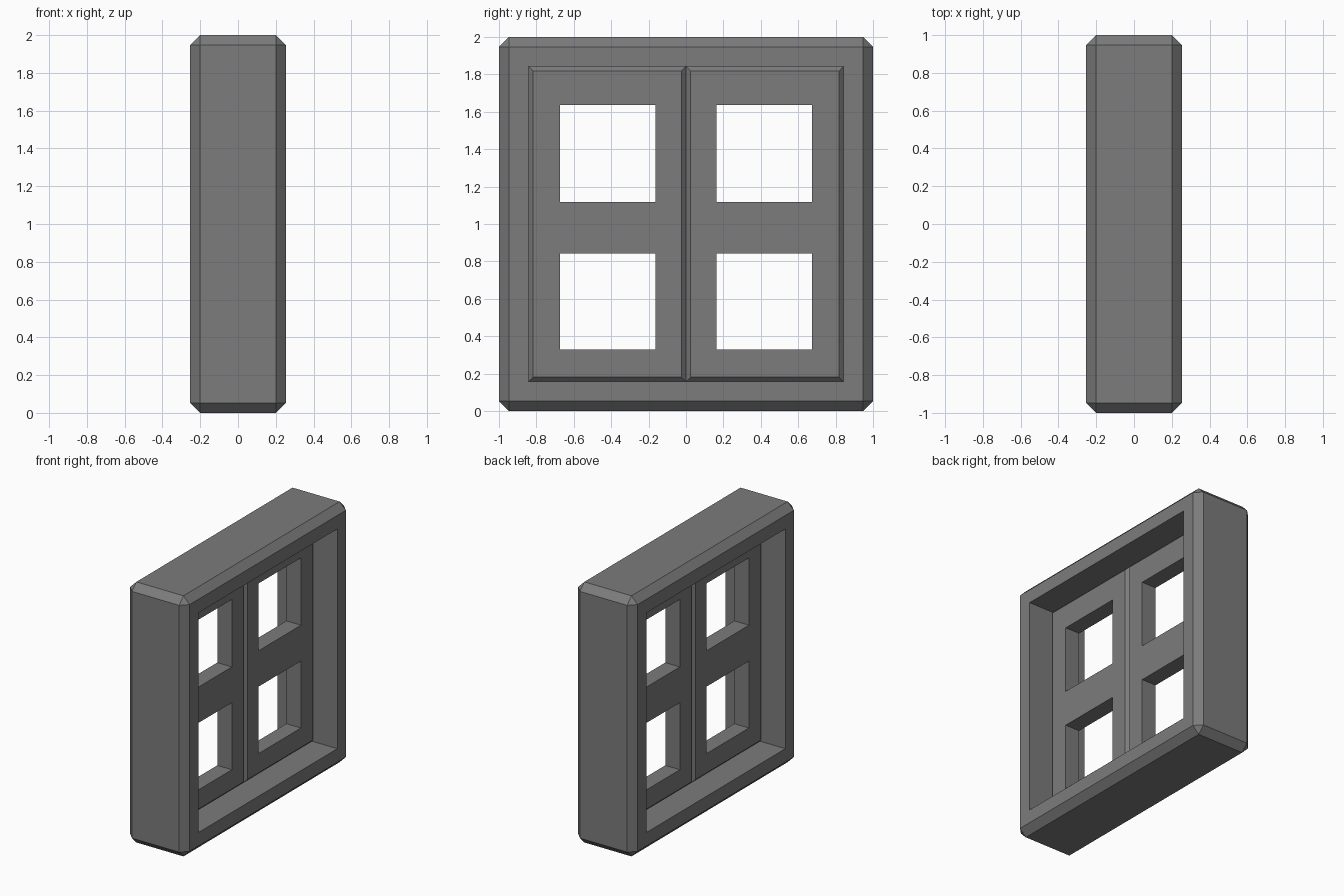
import bpy, bmesh
from mathutils import Matrix, Vector

if "Cube" in bpy.data.objects:
    bpy.data.objects.remove(bpy.data.objects["Cube"])

# Dark grey paint
paint = bpy.data.materials.new("dark_grey")
paint.diffuse_color = (0.2, 0.2, 0.2, 1)
paint.use_nodes = True
paint.node_tree.nodes["Principled BSDF"].inputs["Base Color"].default_value = paint.diffuse_color


def box(name, lo, hi, chamfer=0.0, rims_only=False):
    """Box between two corners; chamfer all edges or only the +x/-x face rims."""
    lo, hi = Vector(lo), Vector(hi)
    bm = bmesh.new()
    bmesh.ops.create_cube(bm, size=1, matrix=Matrix.Translation((lo + hi) / 2)
                          @ Matrix.Diagonal((*(hi - lo), 1)))
    if chamfer:
        edges = [e for e in bm.edges if not rims_only
                 or abs(e.verts[0].co.x - e.verts[1].co.x) < 1e-5]
        bmesh.ops.bevel(bm, geom=edges, offset=chamfer, segments=1,
                        profile=0.5, affect='EDGES')
    bmesh.ops.recalc_face_normals(bm, faces=bm.faces[:])
    mesh = bpy.data.meshes.new(name)
    bm.to_mesh(mesh)
    bm.free()
    mesh.materials.append(paint)
    obj = bpy.data.objects.new(name, mesh)
    bpy.context.collection.objects.link(obj)
    return obj


def cut(obj, name, lo, hi):
    """Subtract a box from obj, keeping the cutter hidden."""
    cutter = box(name, lo, hi)
    cutter.hide_render = True
    cutter.display_type = 'WIRE'
    mod = obj.modifiers.new(name, 'BOOLEAN')
    mod.operation = 'DIFFERENCE'
    mod.solver = 'EXACT'
    mod.object = cutter


DEPTH = 0.253           # half depth of the frame
OPEN = 0.843            # half size of the frame opening
SASH = 0.062            # half thickness of the sashes
PANE_Y = (0.163, 0.675)  # pane opening across one sash
PANES_Z = ((0.329, 0.843), (1.118, 1.635))

# Outer frame: chamfered block with a sharp square opening
frame = box("window_frame", (-DEPTH, -1, 0), (DEPTH, 1, 2), 0.053)
cut(frame, "frame_cutter", (-0.5, -OPEN, 1 - OPEN), (0.5, OPEN, 1 + OPEN))

# Pair of sashes: one panel with chamfered rims and two panes, mirrored across y
sash = box("window_sashes", (-SASH, 0, 1 - OPEN), (SASH, OPEN, 1 + OPEN), 0.024, True)
for i, (z0, z1) in enumerate(PANES_Z):
    cut(sash, f"pane_cutter_{i + 1}", (-0.5, PANE_Y[0], z0), (0.5, PANE_Y[1], z1))
mirror = sash.modifiers.new("mirror", 'MIRROR')
mirror.use_axis = (False, True, False)
mirror.use_mirror_merge = False
